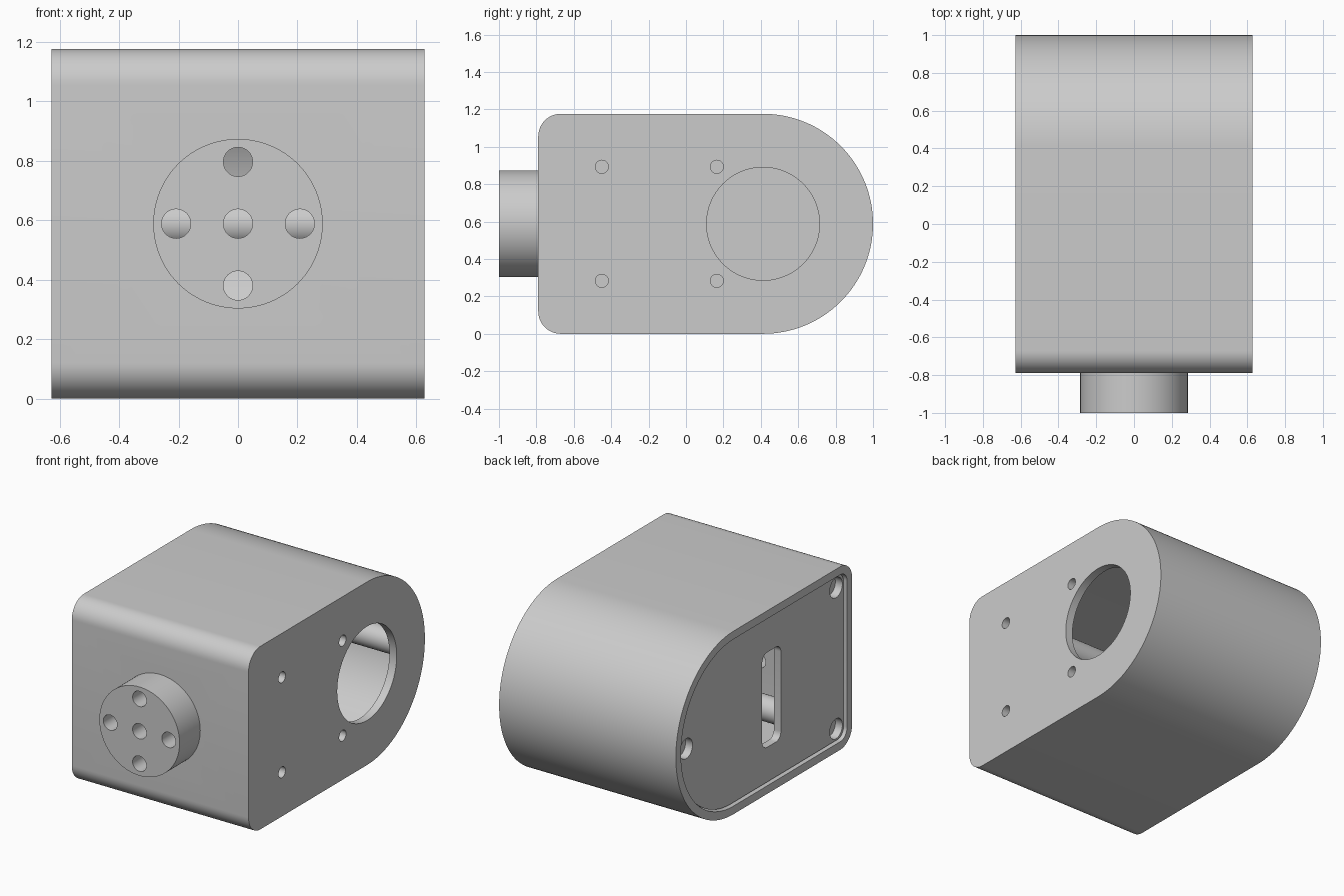
import bpy, bmesh
from math import sin, cos, pi, radians
from mathutils import Matrix, Vector

old = bpy.data.objects.get("Cube")
if old:
    bpy.data.objects.remove(old, do_unlink=True)

HALF_W = 0.628      # half width along x
FRONT, BACK = -0.79, 1.0
MID_Z = 0.588       # also the radius of the rounded back
WALL = 0.052

grey = bpy.data.materials.new("light_grey")
grey.use_nodes = True
grey.diffuse_color = (0.6, 0.6, 0.6, 1)
grey.node_tree.nodes["Principled BSDF"].inputs["Base Color"].default_value = (0.6, 0.6, 0.6, 1)


def finish(bm, name):
    bmesh.ops.recalc_face_normals(bm, faces=bm.faces)
    mesh = bpy.data.meshes.new(name)
    bm.to_mesh(mesh)
    bm.free()
    mesh.materials.append(grey)
    obj = bpy.data.objects.new(name, mesh)
    bpy.context.collection.objects.link(obj)
    return obj


def prism(name, outline, x0, x1):
    """Extrude a (y, z) outline along x."""
    bm = bmesh.new()
    face = bm.faces.new([bm.verts.new((x0, y, z)) for y, z in outline])
    new = bmesh.ops.extrude_face_region(bm, geom=[face])["geom"]
    bmesh.ops.translate(bm, vec=(x1 - x0, 0, 0),
                        verts=[v for v in new if isinstance(v, bmesh.types.BMVert)])
    return finish(bm, name)


def rod(name, start, end, radius, sides=48):
    """Capped cylinder between two points."""
    start, end = Vector(start), Vector(end)
    axis = end - start
    bm = bmesh.new()
    turn = axis.to_track_quat("Z", "Y").to_matrix().to_4x4()
    bmesh.ops.create_cone(bm, cap_ends=True, segments=sides, radius1=radius,
                          radius2=radius, depth=axis.length,
                          matrix=Matrix.Translation((start + end) / 2) @ turn)
    return finish(bm, name)


def arc(y, z, r, a0, a1, steps):
    angles = [radians(a0 + (a1 - a0) * i / steps) for i in range(steps + 1)]
    return [(y + r * cos(a), z + r * sin(a)) for a in angles]


def shell_outline(inset):
    """Round back, small rounded corners at the front."""
    big, small = MID_Z - inset, 0.12 - inset
    y = FRONT + 0.12
    return (arc(BACK - MID_Z, MID_Z, big, -90, 90, 64)
            + arc(y, 2 * MID_Z - 0.12, small, 90, 180, 12)
            + arc(y, 0.12, small, 180, 270, 12))


def slot_outline(y, z, half_y, half_z, r):
    pts = []
    for k, (sy, sz) in enumerate([(1, 1), (-1, 1), (-1, -1), (1, -1)]):
        pts += arc(y + sy * (half_y - r), z + sz * (half_z - r), r, k * 90, k * 90 + 90, 8)
    return pts


def cut(obj, cutters):
    for c in cutters:
        c.hide_render = True
        mod = obj.modifiers.new("cut", "BOOLEAN")
        mod.operation, mod.solver, mod.object = "DIFFERENCE", "EXACT", c
        bpy.context.view_layer.objects.active = obj
        bpy.ops.object.modifier_apply(modifier=mod.name)


def discard(cutters):
    for c in cutters:
        bpy.data.objects.remove(c, do_unlink=True)


# Hollow housing, open on the cover side
housing = prism("housing", shell_outline(0), -HALF_W, HALF_W)
inner_x = HALF_W - WALL
cavity = prism("cavity_cutter", shell_outline(WALL), -HALF_W - 0.1, inner_x)

# Large opening and four small holes in the side wall
side_holes = [rod("opening_cutter", (0.5, BACK - MID_Z, MID_Z), (0.7, BACK - MID_Z, MID_Z), 0.302, 96)]
for y in (-0.45, 0.165):
    for dz in (-0.305, 0.305):
        side_holes.append(rod("side_hole_cutter", (0.5, y, MID_Z + dz), (0.7, y, MID_Z + dz), 0.035, 32))

# Round front flange with five holes that run through the front wall
flange = rod("front_flange", (0, -1, MID_Z), (0, FRONT + 0.02, MID_Z), 0.285, 96)
flange_holes = [rod("flange_hole_cutter", (dx, -1.1, MID_Z + dz), (dx, -0.65, MID_Z + dz), 0.049, 40)
                for dx, dz in [(0, 0), (0.208, 0), (-0.208, 0), (0, 0.208), (0, -0.208)]]
cut(housing, [cavity] + side_holes + flange_holes)
cut(flange, flange_holes)

# Recessed side cover with a slot and three screw holes
cover_in = -HALF_W + 0.07
cover = prism("side_cover", shell_outline(WALL + 0.008), -HALF_W + 0.02, cover_in)
slot = prism("slot_cutter", slot_outline(0, MID_Z, 0.095, 0.305, 0.05), -0.8, -0.4)
screws = [(-0.655, 0.135), (-0.655, 2 * MID_Z - 0.135), (0.866, MID_Z)]
screw_holes = [rod("screw_hole_cutter", (-0.8, y, z), (-0.4, y, z), 0.064, 40) for y, z in screws]
cut(cover, [slot] + screw_holes)
discard([cavity, slot] + side_holes + flange_holes + screw_holes)

# Screw posts spanning the inside
posts = [rod("screw_post", (cover_in, y, z), (inner_x + 0.01, y, z), 0.078) for y, z in screws]

# Smooth curves, sharp edges
bpy.ops.object.select_all(action="DESELECT")
for obj in [housing, flange, cover] + posts:
    obj.select_set(True)
    bpy.context.view_layer.objects.active = obj
bpy.ops.object.shade_smooth_by_angle(angle=radians(30))
